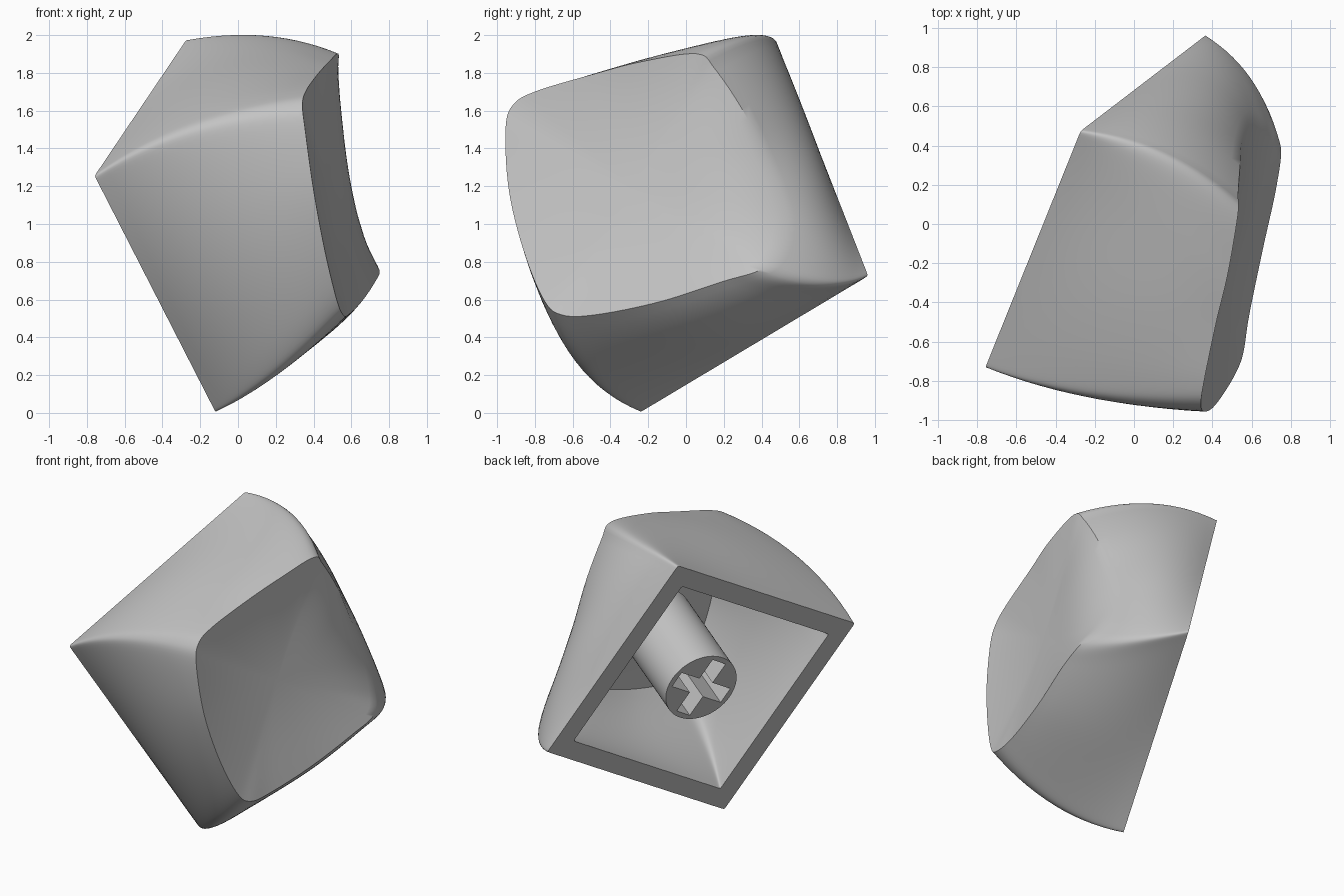
import bpy, bmesh, math
from mathutils import Matrix, Vector

if "Cube" in bpy.data.objects:
    bpy.data.objects.remove(bpy.data.objects["Cube"])

mat = bpy.data.materials.new("mid_grey")
mat.use_nodes = True
GREY = (0.55, 0.55, 0.55, 1)
mat.diffuse_color = GREY
mat.node_tree.nodes["Principled BSDF"].inputs["Base Color"].default_value = GREY

# Cap frame: u and v lie in the open base, n points to the dished top
U = Vector((0.430, 0.329, -0.840)).normalized()
V = Vector((0.3235, 0.8086, 0.4919))
V = (V - U * V.dot(U)).normalized()
N = U.cross(V)
FRAME = Matrix((U, V, N)).transposed().to_4x4()
FRAME.translation = (-0.195, 0.115, 0.99)

HALF = 0.745      # half width of the base
INNER = 0.83      # opening size relative to the base
SIDE = 32         # columns per side
WALL, TOP = 14, 14

# Top rim, one list per side, each starting at its corner
RIM = [
    [(-.648, -.349, 1.104), (-.66, -.208, 1.077), (-.61, .095, 1.007), (-.557, .349, .952)],
    [(-.474, .63, .86), (-.374, .671, .793), (-.135, .688, .676), (.118, .67, .563),
     (.324, .65, .493), (.477, .614, .475), (.62, .53, .525)],
    [(.693, .423, .602), (.67, .22, .667), (.62, -.12, .74), (.54, -.44, .825)],
    [(.468, -.606, .891), (.352, -.659, .929), (.07, -.64, .991),
     (-.251, -.567, 1.056), (-.546, -.44, 1.104)],
]
KNOTS = [Vector(p) for side in RIM for p in side]


def spline(s):
    """Closed smooth curve through the rim knots."""
    i, f = int(math.floor(s)), s - math.floor(s)
    a, b, c, d = (KNOTS[(i + k) % len(KNOTS)] for k in (-1, 0, 1, 2))
    return b + 0.5 * f * (c - a + f * (2 * a - 5 * b + 4 * c - d + f * (3 * (b - c) + d - a)))


def base_ring():
    """Square with barely rounded corners, dense near the corners."""
    corners = [Vector((-1, -1, 0)), Vector((-1, 1, 0)), Vector((1, 1, 0)), Vector((1, -1, 0))]
    pts = []
    for k in range(4):
        for j in range(SIDE):
            w = j / SIDE
            w = w - 0.9 * math.sin(2 * math.pi * w) / (2 * math.pi)
            p = corners[k].lerp(corners[(k + 1) % 4], w)
            r = (abs(p.x) ** 120 + abs(p.y) ** 120) ** (1 / 120)
            pts.append(p * HALF / r)
    return pts


def rim_ring():
    pts, start = [], 0
    for side in RIM:
        pts += [spline(start + len(side) * j / SIDE) for j in range(SIDE)]
        start += len(side)
    return pts


def wall(base, rim, bulge):
    """Rings from base to rim, bowed outward with a slight twist."""
    turn = Matrix.Rotation(math.radians(-33), 3, 'Z')
    rings = []
    for i in range(WALL + 1):
        t = i / WALL
        rings.append([b.lerp(r, t) + turn @ b.normalized() * bulge * 4 * t * (1 - t)
                      for b, r in zip(base, rim)])
    return rings


def plane(p):
    return 0.877 - 0.24 * p.x - 0.207 * p.y


def dish(rim, drop, depth):
    """Rings from the rim to the middle of a shallow dish."""
    rings = []
    for i in range(1, TOP):
        q = 1 - i / TOP
        ring = []
        for r in rim:
            p = Vector((r.x * q, r.y * q, 0))
            rest = r.z + drop - plane(r)
            p.z = plane(p) - drop + rest * q ** 4 - depth * (1 - q * q)
            ring.append(p)
        rings.append(ring)
    return rings, Vector((0, 0, 0.877 - drop - depth))


def finish(bm, name, angle=35):
    bmesh.ops.recalc_face_normals(bm, faces=bm.faces)
    mesh = bpy.data.meshes.new(name)
    bm.to_mesh(mesh)
    bm.free()
    mesh.materials.append(mat)
    ob = bpy.data.objects.new(name, mesh)
    bpy.context.scene.collection.objects.link(ob)
    ob.matrix_world = FRAME
    bpy.ops.object.select_all(action='DESELECT')
    ob.select_set(True)
    bpy.context.view_layer.objects.active = ob
    if angle:
        bpy.ops.object.shade_smooth_by_angle(angle=math.radians(angle))
    return ob


# Hollow cap: ceiling, inner wall, base lip, outer wall, dish
DROP = 0.17
base, rim = base_ring(), rim_ring()
in_base = [p * INNER for p in base]
in_rim = [Vector((p.x * 0.71, p.y * 0.71, 0)) for p in rim]
for p, r in zip(in_rim, rim):
    p.z = plane(p) + (r.z - plane(r)) * 0.4 - DROP - 0.02
top_rings, top_mid = dish(rim, 0, 0.06)
ceil_rings, ceil_mid = dish(in_rim, DROP, 0.05)
rings = (ceil_rings[::-1] + wall(in_base, in_rim, 0.06)[::-1]
         + wall(base, rim, 0.09) + top_rings)
bm = bmesh.new()
loops = [[bm.verts.new(p) for p in ring] for ring in rings]
count = len(base)
for lo, hi in zip(loops, loops[1:]):
    for j in range(count):
        k = (j + 1) % count
        bm.faces.new((lo[j], lo[k], hi[k], hi[j]))
for loop, mid in ((loops[0], ceil_mid), (loops[-1], top_mid)):
    v = bm.verts.new(mid)
    for j in range(count):
        bm.faces.new((loop[j], loop[(j + 1) % count], v))
finish(bm, "cap_shell")

# Stem post with a plus-shaped socket
bm = bmesh.new()
bmesh.ops.create_cone(bm, cap_ends=True, segments=64, radius1=0.24, radius2=0.24, depth=0.7,
                      matrix=Matrix.Translation((0, 0, 0.35)))
stem = finish(bm, "stem", 0)

bm = bmesh.new()
arm, half = 0.205, 0.055
outline = []
for q in range(4):
    turn = Matrix.Rotation(q * math.pi / 2, 3, 'Z')
    outline += [turn @ Vector(p) for p in ((half, -half, -.1), (arm, -half, -.1), (arm, half, -.1))]
face = bm.faces.new([bm.verts.new(p) for p in outline])
ext = bmesh.ops.extrude_face_region(bm, geom=[face])
bmesh.ops.translate(bm, vec=(0, 0, 0.45),
                    verts=[g for g in ext["geom"] if isinstance(g, bmesh.types.BMVert)])
cutter = finish(bm, "socket_cutter", 0)
cutter.hide_render = True

bpy.ops.object.select_all(action='DESELECT')
stem.select_set(True)
bpy.context.view_layer.objects.active = stem
mod = stem.modifiers.new("socket", 'BOOLEAN')
mod.operation, mod.object, mod.solver = 'DIFFERENCE', cutter, 'EXACT'
bpy.ops.object.modifier_apply(modifier=mod.name)
bpy.data.objects.remove(cutter)
bpy.ops.object.shade_smooth_by_angle(angle=math.radians(35))
